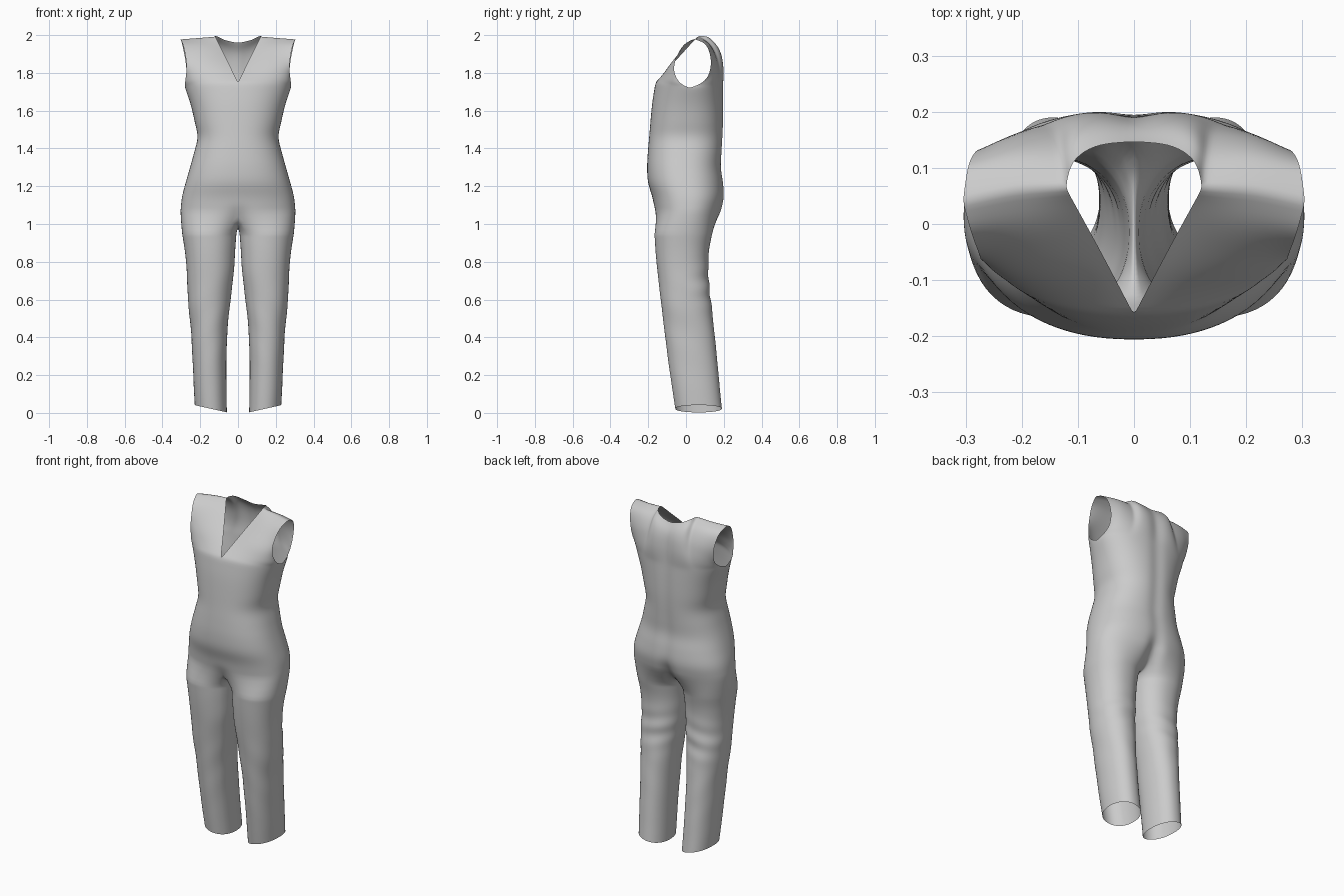
import bpy, bmesh
from math import sin, cos, pi, exp, radians
from mathutils import Vector

if "Cube" in bpy.data.objects:
    bpy.data.objects.remove(bpy.data.objects["Cube"])

K, M, Q = 12, 8, 14          # shoulder columns, half back-neck columns, crotch seam points
N = 2 * K + M
T = [pi / 2 * i / K for i in range(K + 1)] + \
    [pi / 2 + pi / 2 * i / (K + M) for i in range(1, K + M + 1)]


def curve(pts, count):
    """Smooth curve through a few points (any dimension), sampled count+1 times."""
    pts = [Vector(p) for p in pts]
    last = len(pts) - 1
    out = []
    for j in range(count + 1):
        s = j / count * last
        i = min(int(s), last - 1)
        f = s - i
        b, c = pts[i], pts[i + 1]
        a = pts[i - 1] if i > 0 else b * 2 - c
        d = pts[i + 2] if i + 2 <= last else c * 2 - b
        out.append(0.5 * (2 * b + (c - a) * f + (2 * a - 5 * b + 4 * c - d) * f * f
                          + (3 * b - a - 3 * c + d) * f ** 3))
    return out


def oval(cx, cy, rx, ry, t, e):
    """Superellipse point; t = 0 faces front, 90 degrees faces outward."""
    s, c = sin(t), cos(t)
    k = (abs(s) ** e + abs(c) ** e) ** (-1 / e)
    return cx + rx * s * k, cy - ry * c * k


def patch(bottom, top, left, right):
    """Coons patch rows between four boundary lists."""
    nu, nv = len(bottom) - 1, len(left) - 1
    rows = []
    for j in range(nv + 1):
        v = j / nv
        row = []
        for i in range(nu + 1):
            u = i / nu
            row.append(bottom[i] * (1 - v) + top[i] * v + left[j] * (1 - u) + right[j] * u
                       - (bottom[0] * (1 - u) + bottom[-1] * u) * (1 - v)
                       - (top[0] * (1 - u) + top[-1] * u) * v)
        rows.append(row)
    return rows


bm = bmesh.new()


def skin(rows, closed=False):
    vs = [[bm.verts.new(p) for p in r] for r in rows]
    n = len(vs[0])
    for a, b in zip(vs, vs[1:]):
        for i in range(n if closed else n - 1):
            k = (i + 1) % n
            bm.faces.new((a[i], a[k], b[k], b[i]))


# Torso: z, half width, front y, back y
torso_profile = [(1.06, .305, -.165, .187), (1.14, .297, -.178, .203), (1.22, .277, -.201, .199),
                 (1.30, .254, -.206, .188), (1.38, .232, -.202, .192), (1.46, .214, -.195, .197),
                 (1.54, .229, -.188, .200), (1.63, .250, -.178, .200), (1.72, .280, -.162, .198)]
torso = []
for z, w, f, b in curve(torso_profile, 26):
    row = []
    for t in T:
        x, y = oval(0, (f + b) / 2, w, (b - f) / 2, t, 2.35)
        if t > pi / 2:       # spine hollow and seat crease
            y -= exp(-(x / .04) ** 2) * (.008 + .03 * exp(-((z - 1.04) / .07) ** 2))
        else:                # crotch dimple and slight front tuck
            y += .02 * exp(-(x / .04) ** 2 - ((z - 1.04) / .04) ** 2)
        lift = .028 * max(0, cos(t)) ** 2 * max(0, (z - 1.5) / .22)
        row.append(Vector((0 if t in (0, T[-1]) else x, y, z + lift)))
    torso.append(row)
skin(torso)

# Bodice: front and back panels from the chest to the shoulder seam
chest = torso[-1]
side, tip, neck = chest[K], (.305, .04, 1.98), (.122, .065, 1.996)
V = 16
arm_front = curve([side, (.28, -.035, 1.75), (.273, -.063, 1.81), (.276, -.053, 1.875),
                   (.29, -.015, 1.945), tip], V)
arm_back = curve([side, (.275, .08, 1.745), (.271, .12, 1.79), (.279, .132, 1.87),
                  (.295, .105, 1.95), tip], V)
v_neck = curve([chest[0], (.06, -.048, 1.872), neck], V)
shoulder = curve([neck, (.21, .06, 1.988), tip], K)
back_neck = curve([neck, (.108, .112, 1.992), (.065, .14, 1.972), (0, .147, 1.958)], M)
back_mid = curve([chest[-1], (0, .188, 1.82), (0, .176, 1.9), (0, .147, 1.958)], V)
skin(patch(chest[:K + 1], shoulder, v_neck, arm_front))
skin(patch(chest[K:], shoulder[::-1] + back_neck[1:], arm_back, back_mid))

# Leg: z, inner x, outer x, front y, back y
leg_profile = [(.955, .008, .297, -.168, .140), (.86, .015, .282, -.162, .122),
               (.76, .021, .272, -.153, .118), (.66, .032, .268, -.141, .124),
               (.56, .044, .262, -.130, .136), (.45, .055, .250, -.116, .148),
               (.34, .060, .244, -.103, .159), (.23, .062, .238, -.088, .170),
               (.12, .061, .234, -.072, .180), (.022, .059, .229, -.057, .190)]
A = radians(50)
angles = [-A + (pi + 2 * A) * t / pi for t in T]
angles += [pi + A + (pi - 2 * A) * i / (Q + 1) for i in range(1, Q + 1)]
hip = torso[0]
seam = curve([hip[-1], (0, .10, 1.0), (0, 0, .982), (0, -.10, 1.0), hip[0]], Q + 1)[1:-1]
leg = [hip + seam]
for z, xi, xo, f, b in curve(leg_profile, 44):
    row = []
    for a in angles:
        # soft diagonal folds behind the knee
        fold = exp(-((z - .67) / .1) ** 2) * max(0, -cos(a)) * .03 * sin(z * 58 + 1.6 * sin(a))
        fold += .006 * sin(z * 31 + 3 * a) * exp(-((z - .5) / .25) ** 2)
        x, y = oval((xi + xo) / 2, (f + b) / 2, (xo - xi) / 2 * (1 + fold),
                    (b - f) / 2 * (1 + fold), a, 2.2)
        hem = .022 * sin(a) * max(0, 1 - z / .2)
        row.append(Vector((max(x, .004), y, z + hem)))
    leg.append(row)
skin(leg, closed=True)

# Weld the parts, then mirror and smooth
bmesh.ops.remove_doubles(bm, verts=bm.verts, dist=.0005)
bmesh.ops.recalc_face_normals(bm, faces=bm.faces)
mesh = bpy.data.meshes.new("jumpsuit")
bm.to_mesh(mesh)
bm.free()
suit = bpy.data.objects.new("jumpsuit", mesh)
bpy.context.collection.objects.link(suit)
mesh.polygons.foreach_set("use_smooth", [True] * len(mesh.polygons))
mirror = suit.modifiers.new("mirror", 'MIRROR')
mirror.use_clip = True
mirror.merge_threshold = .001
smooth = suit.modifiers.new("smooth", 'SUBSURF')
smooth.levels = smooth.render_levels = 1
